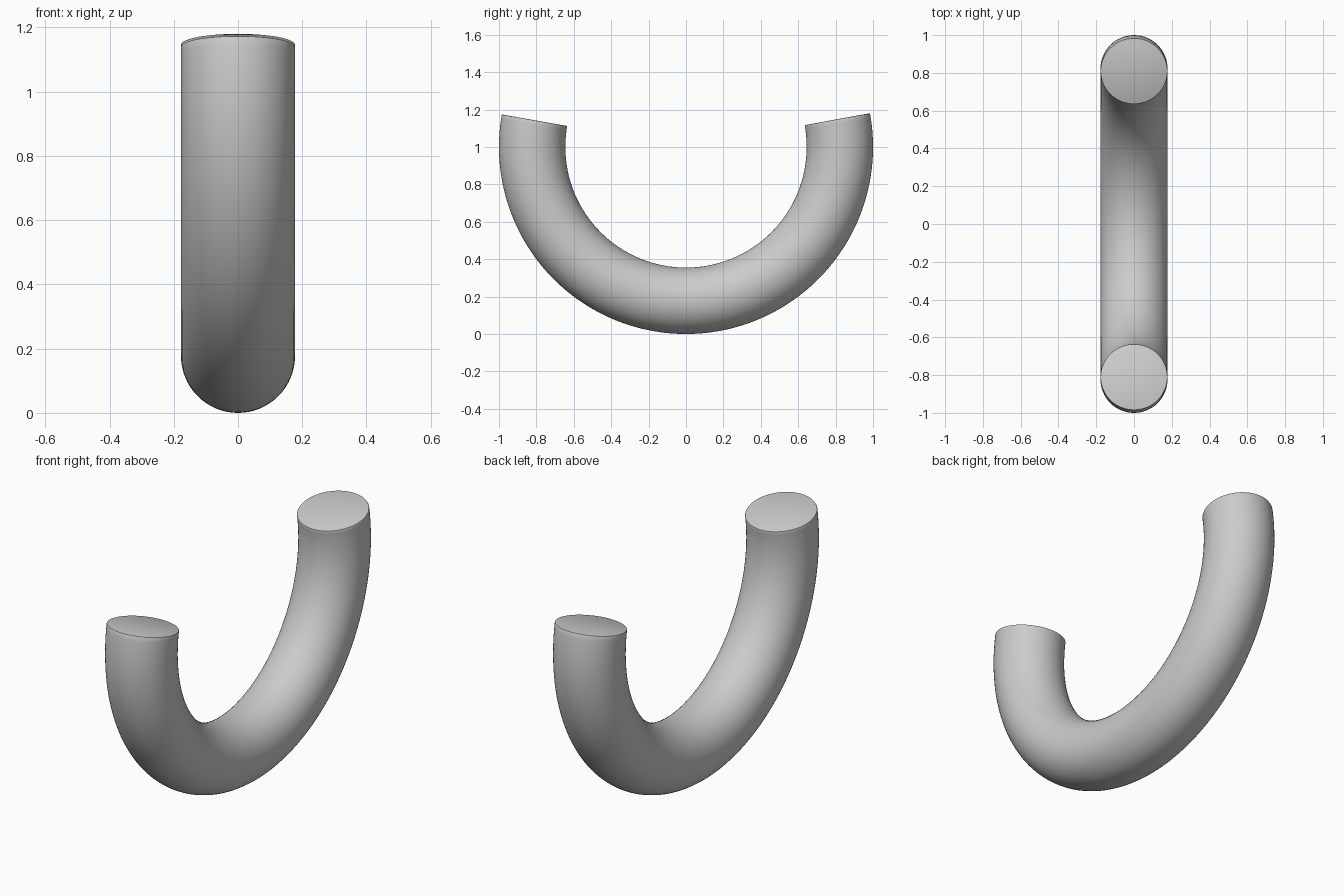
import bpy, bmesh
from math import sin, cos, pi, radians

if "Cube" in bpy.data.objects:
    bpy.data.objects.remove(bpy.data.objects["Cube"])

R, r = 0.8225, 0.1775        # bend radius and tube radius
SEGS, SIDES = 128, 64
A0, A1 = radians(-190), radians(10.4)

# Curved tube: circular section swept along an arc in the YZ plane
bm = bmesh.new()
rings = []
for i in range(SEGS + 1):
    a = A0 + (A1 - A0) * i / SEGS
    ring = []
    for j in range(SIDES):
        t = 2 * pi * j / SIDES
        d = R + r * cos(t)
        ring.append(bm.verts.new((r * sin(t), d * cos(a), 1 + d * sin(a))))
    rings.append(ring)
for p, q in zip(rings, rings[1:]):
    for j in range(SIDES):
        k = (j + 1) % SIDES
        bm.faces.new((p[j], p[k], q[k], q[j]))

# Flat end caps
caps = [bm.faces.new(rings[0]), bm.faces.new(rings[-1])]
bmesh.ops.recalc_face_normals(bm, faces=bm.faces)

# Slightly softened rims
rims = [e for f in caps for e in f.edges]
bmesh.ops.bevel(bm, geom=rims, offset=0.004, segments=2, profile=0.5, affect='EDGES')

mesh = bpy.data.meshes.new("curved_tube")
bm.to_mesh(mesh)
bm.free()
tube = bpy.data.objects.new("curved_tube", mesh)
bpy.context.collection.objects.link(tube)
bpy.context.view_layer.objects.active = tube
tube.select_set(True)
bpy.ops.object.shade_smooth_by_angle(angle=radians(25))
